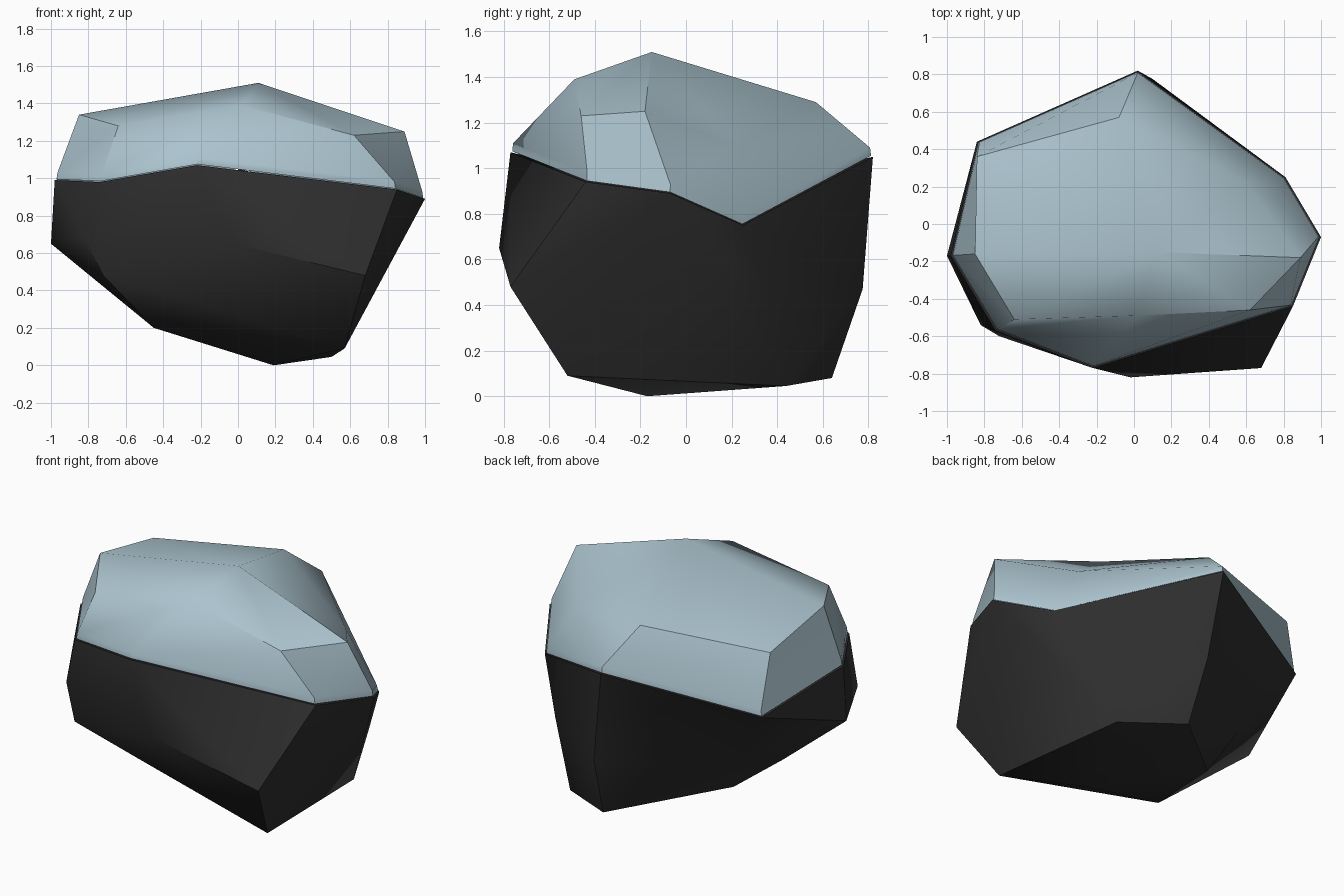
import bpy, bmesh, math
from mathutils import Vector

if "Cube" in bpy.data.objects:
    bpy.data.objects.remove(bpy.data.objects["Cube"])


def material(name, rgb):
    m = bpy.data.materials.new(name)
    m.diffuse_color = (*rgb, 1)
    m.use_nodes = True
    m.node_tree.nodes["Principled BSDF"].inputs["Base Color"].default_value = m.diffuse_color
    return m


def finish(bm, name, mat, angle):
    bmesh.ops.recalc_face_normals(bm, faces=bm.faces[:])
    me = bpy.data.meshes.new(name)
    bm.to_mesh(me)
    bm.free()
    me.materials.append(mat)
    ob = bpy.data.objects.new(name, me)
    bpy.context.collection.objects.link(ob)
    bpy.ops.object.select_all(action='DESELECT')
    ob.select_set(True)
    bpy.context.view_layer.objects.active = ob
    bpy.ops.object.shade_smooth_by_angle(angle=math.radians(angle))
    return ob


stone = material("dark stone", (0.027, 0.027, 0.027))
snow = material("pale blue snow", (0.41, 0.55, 0.62))

# Rim where the snow meets the stone, anticlockwise from front left
rim = [(-.74, -.57, .98), (-.22, -.77, 1.07), (.85, -.44, .94), (1, -.07, .89),
       (.81, .25, .75), (.02, .82, 1.05), (-.84, .44, .86), (-.98, -.17, .99)]

# Waist and foot corners of the boulder
body = [(-.02, -.82, .65), (.68, -.77, .48), (.66, .36, .43), (.1, .775, .47),
        (-.82, -.54, .68), (-.72, -.6, .48), (-1, -.17, .65),
        (.57, -.52, .09), (.19, -.17, 0), (.5, .44, .045), (.13, .64, .08),
        (-.45, -.32, .2), (-.43, .14, .2)]

# Boulder: hull of the corners, with one dent on the back left edge
bm = bmesh.new()
ring = [bm.verts.new(p) for p in rim]
for p in body:
    bm.verts.new(p)
dent = bm.verts.new((-.78, .42, .45))
bmesh.ops.convex_hull(bm, input=bm.verts[:])
dent.co = Vector((-.56, .25, .45))
# Sink the top of the boulder under the snow
lid = [f for f in bm.faces if all(v in ring for v in f.verts) and f.normal.z > .3]
bmesh.ops.delete(bm, geom=lid, context='FACES')
core = bm.verts.new((0, 0, .88))
for e in [e for e in bm.edges if e.is_boundary]:
    bm.faces.new((*e.verts, core))
bmesh.ops.delete(bm, geom=[v for v in bm.verts if not v.link_faces], context='VERTS')
finish(bm, "boulder", stone, 37)

# Snow cap: lip, sloping sides up to a crest ring, then a fan to the peak
crest = [(-.64, -.51, 1.28), (.02, -.49, 1.39), (.62, -.46, 1.23), (.89, -.18, 1.25),
         (.6, .22, 1.1), (-.08, .57, 1.29), (-.84, .36, 1.24), (-.85, -.16, 1.34)]
bm = bmesh.new()
base = [bm.verts.new((x * .99, y * .99, z + .005)) for x, y, z in rim]
low = [bm.verts.new((x * .985, y * .985, z + .04)) for x, y, z in rim]
top = [bm.verts.new(p) for p in crest]
peak = bm.verts.new((.11, -.15, 1.51))
for i in range(8):
    j = (i + 1) % 8
    bm.faces.new((base[i], base[j], low[j], low[i]))
    if i == 4:      # ridge running from the low crest corner to the back
        bm.faces.new((low[i], low[j], top[i]))
        bm.faces.new((low[j], top[j], top[i]))
    else:
        bm.faces.new((low[i], low[j], top[j], top[i]))
    bm.faces.new((top[i], top[j], peak))
finish(bm, "snow_cap", snow, 37)
